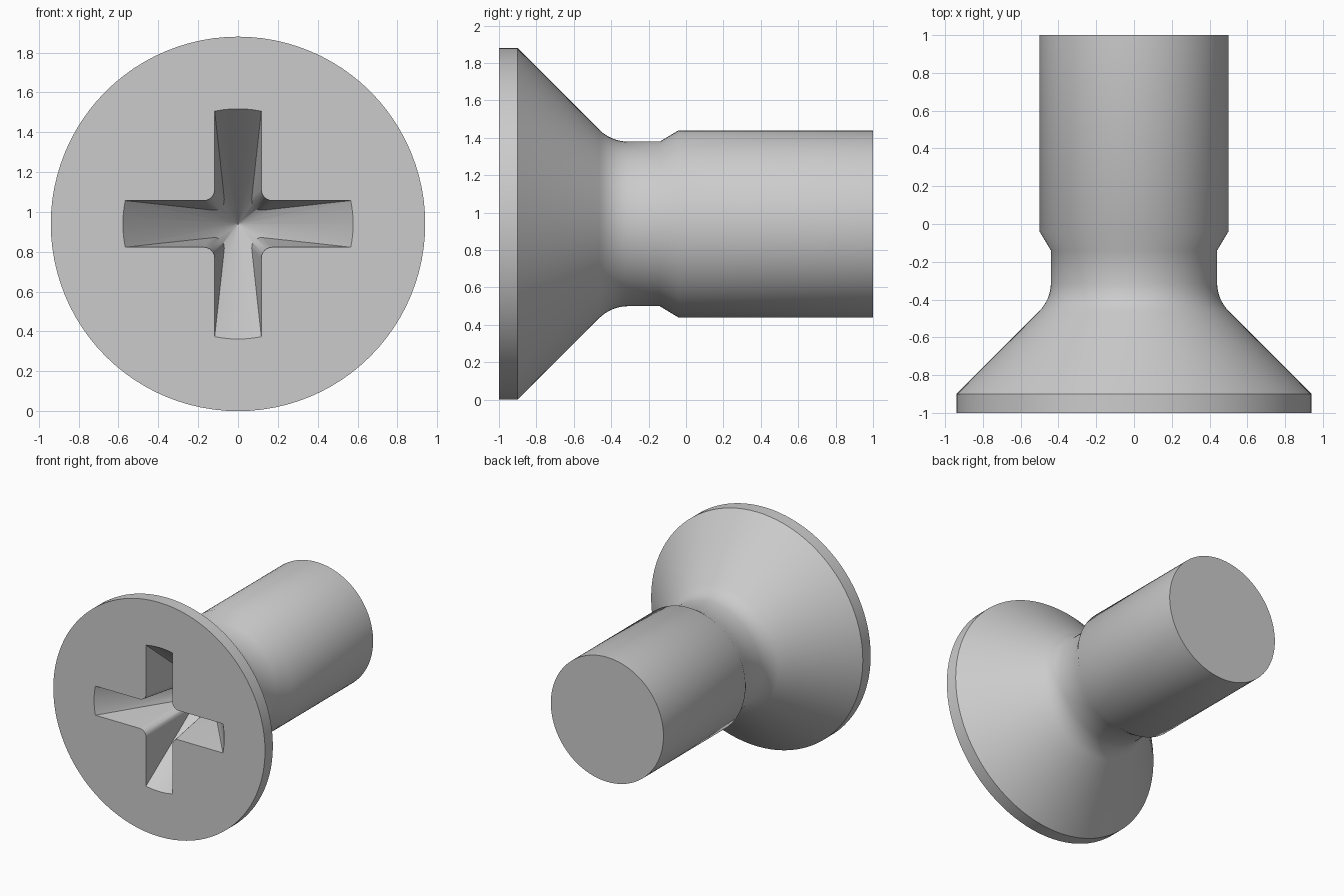
import bpy, bmesh
from math import sin, cos, pi, radians

cube = bpy.data.objects.get("Cube")
if cube:
    bpy.data.objects.remove(cube, do_unlink=True)

HEAD_R = 0.94      # head radius, also the height of the axis
FACE_Y = -1.0      # plane of the head face

steel = bpy.data.materials.new("grey steel")
steel.use_nodes = True
grey = (0.6, 0.6, 0.6, 1)
steel.diffuse_color = grey
steel.node_tree.nodes["Principled BSDF"].inputs["Base Color"].default_value = grey


def circle(r, n=96):
    return [(r * cos(2 * pi * i / n), r * sin(2 * pi * i / n)) for i in range(n)]


def cross(w, fillet=0.055, reach=0.9, steps=6):
    """Plus-shaped outline with rounded inner corners."""
    quarter = [(reach, -w), (reach, w)]
    for i in range(steps + 1):
        a = 1.5 * pi - 0.5 * pi * i / steps
        quarter.append((w + fillet + fillet * cos(a), w + fillet + fillet * sin(a)))
    points = []
    for k in range(4):
        c, s = round(cos(k * pi / 2)), round(sin(k * pi / 2))
        points += [(x * c - z * s, x * s + z * c) for x, z in quarter]
    return points


def loft(name, sections):
    """Solid skinned through (y, outline) sections along the screw axis."""
    bm = bmesh.new()
    rings = [[bm.verts.new((x, y, z + HEAD_R)) for x, z in pts] for y, pts in sections]
    for a, b in zip(rings, rings[1:]):
        n = len(a)
        for i in range(n):
            j = (i + 1) % n
            bm.faces.new((a[i], a[j], b[j], b[i]))
    bm.faces.new(rings[0])
    bm.faces.new(rings[-1])
    bmesh.ops.recalc_face_normals(bm, faces=bm.faces)
    mesh = bpy.data.meshes.new(name)
    bm.to_mesh(mesh)
    bm.free()
    mesh.materials.append(steel)
    obj = bpy.data.objects.new(name, mesh)
    bpy.context.collection.objects.link(obj)
    return obj


def boolean(obj, tool, operation):
    mod = obj.modifiers.new("cut", "BOOLEAN")
    mod.operation, mod.object, mod.solver = operation, tool, "EXACT"
    bpy.ops.object.select_all(action="DESELECT")
    bpy.context.view_layer.objects.active = obj
    obj.select_set(True)
    bpy.ops.object.modifier_apply(modifier=mod.name)
    bpy.data.objects.remove(tool, do_unlink=True)


# Countersunk head, filleted neck and shank as one turned profile
profile = [(FACE_Y, HEAD_R), (-0.9, HEAD_R)]
fillet_r, fillet_y, neck_r = 0.217, -0.31, 0.44
for i in range(9):
    a = radians(45 * (1 - i / 8))
    profile.append((fillet_y - fillet_r * sin(a), neck_r + fillet_r * (1 - cos(a))))
profile += [(-0.14, neck_r), (-0.04, 0.5), (1.0, 0.5)]
screw = loft("countersunk_screw", [(y, circle(r)) for y, r in profile])

# Cross recess: drafted plus shape limited by a cone
DEPTH, RECESS_R = 0.685, 0.578
recess = loft("recess_cutter", [(FACE_Y + d, cross(0.117 - 0.093 * d)) for d in (-0.1, 0.75)])
cone = loft("recess_cone", [(FACE_Y + d, circle(RECESS_R * (1 - d / DEPTH)))
                            for d in (-0.1, DEPTH - 0.003)])
boolean(recess, cone, "INTERSECT")
boolean(screw, recess, "DIFFERENCE")

# Smooth turned surfaces, crisp rims
bpy.ops.object.select_all(action="DESELECT")
bpy.context.view_layer.objects.active = screw
screw.select_set(True)
bpy.ops.object.shade_smooth_by_angle(angle=radians(35))
